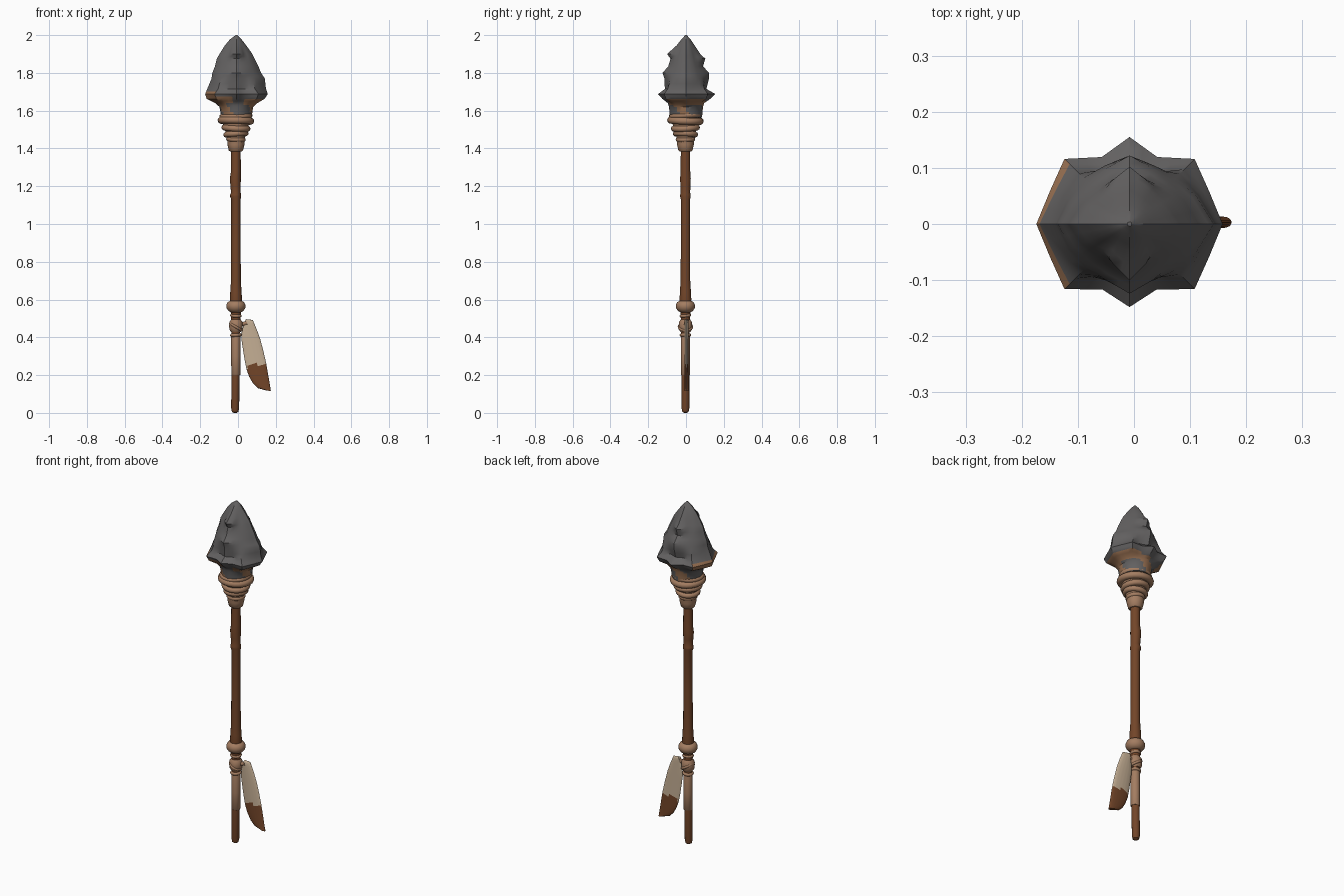
import bpy, bmesh, math
from math import sin, cos, pi
from mathutils import Vector

if "Cube" in bpy.data.objects:
    bpy.data.objects.remove(bpy.data.objects["Cube"])


def material(name, rgb):
    m = bpy.data.materials.new(name)
    m.diffuse_color = (*rgb, 1)
    m.use_nodes = True
    m.node_tree.nodes["Principled BSDF"].inputs["Base Color"].default_value = m.diffuse_color
    return m


STONE = material("grey stone", (0.125, 0.12, 0.12))
TAN = material("tan cord", (0.37, 0.205, 0.12))
WOOD = material("brown wood", (0.17, 0.06, 0.022))
RUST = material("ochre stain", (0.32, 0.165, 0.085))
CREAM = material("cream feather", (0.56, 0.43, 0.30))
CX, CY = -0.011, -0.003


def finish(ob, mats, angle=40):
    for m in mats:
        ob.data.materials.append(m)
    bpy.ops.object.select_all(action='DESELECT')
    ob.select_set(True)
    bpy.context.view_layer.objects.active = ob
    bpy.ops.object.shade_smooth_by_angle(angle=math.radians(angle))
    return ob


def loft(name, rings, mats, rule=None, angle=40, cuts=0):
    """Skin closed rings of points; rule(centre) gives a material index."""
    bm = bmesh.new()
    vs = [[bm.verts.new(p) for p in r] for r in rings]
    n = len(vs[0])
    for a, b in zip(vs, vs[1:]):
        for i in range(n):
            j = (i + 1) % n
            bm.faces.new((a[i], a[j], b[j], b[i]))
    bm.faces.new(vs[0][::-1])
    bm.faces.new(vs[-1])
    if cuts:
        bmesh.ops.subdivide_edges(bm, edges=bm.edges[:], cuts=cuts, use_grid_fill=True)
    bmesh.ops.recalc_face_normals(bm, faces=bm.faces)
    if rule:
        for f in bm.faces:
            f.material_index = rule(f.calc_center_median())
    me = bpy.data.meshes.new(name)
    bm.to_mesh(me)
    bm.free()
    ob = bpy.data.objects.new(name, me)
    bpy.context.collection.objects.link(ob)
    return finish(ob, mats, angle)


def lathe(name, profile, mat, seg=14):
    """Profile entries: radius, z and optional x shift."""
    rings = []
    for p in profile:
        r, z, dx = (*p, 0)[:3]
        rings.append([(CX + dx + r * cos(2 * pi * i / seg), CY + r * sin(2 * pi * i / seg), z)
                      for i in range(seg)])
    return loft(name, rings, [mat])


def cord_ring(name, z, outer, thick, tilt=(0, 0), flat=1.0):
    bpy.ops.mesh.primitive_torus_add(location=(CX, CY, z), rotation=(tilt[0], tilt[1], 0),
                                     major_segments=24, minor_segments=10,
                                     major_radius=outer - thick, minor_radius=thick)
    ob = bpy.context.object
    ob.name = name
    ob.scale.z = flat
    return finish(ob, [TAN], 60)


# Stone head: z, then radius at +x, -x, +y, -y ridges and at the diagonals
HEAD = [
    (1.565, .080, .080, .085, .085, .080), (1.62, .088, .090, .090, .090, .090),
    (1.64, .110, .112, .096, .096, .108), (1.662, .148, .158, .128, .125, .150),
    (1.688, .166, .166, .155, .148, .164), (1.715, .156, .155, .108, .112, .138),
    (1.77, .150, .132, .122, .114, .116), (1.80, .130, .128, .122, .124, .104),
    (1.835, .116, .114, .090, .094, .089), (1.875, .096, .104, .102, .082, .073),
    (1.90, .084, .090, .076, .100, .062), (1.945, .052, .062, .046, .050, .042),
    (1.978, .026, .034, .024, .024, .023), (2.0, .004, .004, .004, .004, .004),
]


def head_ring(z, px, nx, py, ny, d):
    ridges = [px, py, nx, ny]
    flare = 1.65 < z < 1.72
    pts = []
    for q in range(4):
        a, b = ridges[q], ridges[(q + 1) % 4]
        near_x, near_y = (.93, .81) if flare else (.97, .95)
        if z < 1.63:
            near_x = near_y = 1
        f1, f2 = (near_x, near_y) if q % 2 == 0 else (near_y, near_x)
        for k, r in enumerate((a, f1 * (a + d) / 2, d, f2 * (b + d) / 2)):
            t = (q * 4 + k) * pi / 8
            pts.append((CX + .003 + r * cos(t), r * sin(t), z))
    return pts


def head_colour(c):
    if c.x < -.115 and 1.64 < c.z < 1.708:          # stained left rim
        return 1
    if c.x > .03 and 1.63 < c.z < 1.667:            # stained underside, right
        return 1
    if c.y < -.08 and c.x < -.02 and 1.64 < c.z < 1.68:
        return 1
    if c.z < 1.65 and sin(3 * math.atan2(c.y, c.x) + 25 * c.z) > .45:  # neck patches
        return 1
    return 0


loft("stone_head", [head_ring(*r) for r in HEAD], [STONE, RUST], head_colour, 32, cuts=1)

# Binding under the head: tapered core with wound cord
lathe("binding_core", [(.07, 1.585), (.07, 1.53), (.058, 1.50), (.05, 1.465), (.046, 1.45),
                       (.045, 1.42), (.038, 1.39), (.03, 1.383)], TAN, 18)
for i, (z, r, t, tilt) in enumerate([(1.572, .088, .014, (.05, -.04)),
                                     (1.547, .097, .019, (-.04, .03)),
                                     (1.508, .077, .016, (.05, .06)),
                                     (1.476, .067, .015, (-.05, -.07)),
                                     (1.448, .052, .012, (.04, .05))]):
    cord_ring(f"head_cord_{i + 1}", z, r, t, tilt)

# Wooden shaft with a small knot and a rounded foot
lathe("shaft", [(.008, 0, -.004), (.017, .006, -.004), (.021, .025, -.004), (.022, .2, -.002),
                (.022, .4), (.026, .52), (.032, .60), (.030, .64), (.026, .70), (.025, .9),
                (.025, 1.13), (.0285, 1.145, -.002), (.0285, 1.155, -.002), (.0255, 1.165),
                (.027, 1.20, -.002), (.029, 1.24, -.003), (.026, 1.28), (.025, 1.42)], WOOD)

# Grip wrap and beads above it
lathe("grip_wrap", [(.022, .2), (.0245, .203), (.025, .3), (.025, .41), (.022, .42)], TAN)
lathe("large_bead", [(.026, .532), (.040, .54), (.050, .555), (.051, .572), (.043, .587),
                     (.028, .594)], TAN, 20)
lathe("small_bead", [(.026, .428), (.034, .44), (.036, .46), (.034, .482), (.025, .495)], TAN, 18)
cord_ring("thin_cord_upper", .515, .031, .008, (.1, .05))
cord_ring("thin_cord_lower", .412, .031, .009, (0, -.06))
cord_ring("feather_cord", .455, .041, .007, (0, .55))

# Feather: stations of left edge and right edge (x, z)
FEATHER = [(.032, .478, .042, .496), (.020, .43, .078, .492), (.018, .39, .100, .44),
           (.027, .33, .118, .39), (.035, .28, .135, .325), (.045, .23, .150, .26),
           (.060, .19, .160, .20), (.080, .155, .167, .16), (.105, .131, .172, .13),
           (.145, .120, .174, .115)]


def feather_ring(lx, lz, rx, rz):
    pts = []
    for i in range(16):
        a = 2 * pi * i / 16
        t = (1 - cos(a)) / 2
        pts.append((lx + (rx - lx) * t, .003 + .010 * sin(a), lz + (rz - lz) * t))
    return pts


loft("feather", [feather_ring(*s) for s in FEATHER], [CREAM, WOOD],
     lambda c: int(c.z < .258 - .15 * abs(c.x - .09) and c.x > .05), 50, cuts=2)

# Quill tying the feather to the shaft
bpy.ops.mesh.primitive_cylinder_add(vertices=10, radius=.011, depth=.06,
                                    location=(.018, 0, .468), rotation=(0, pi / 2 - .3, 0))
bpy.context.object.name = "feather_quill"
finish(bpy.context.object, [TAN])
